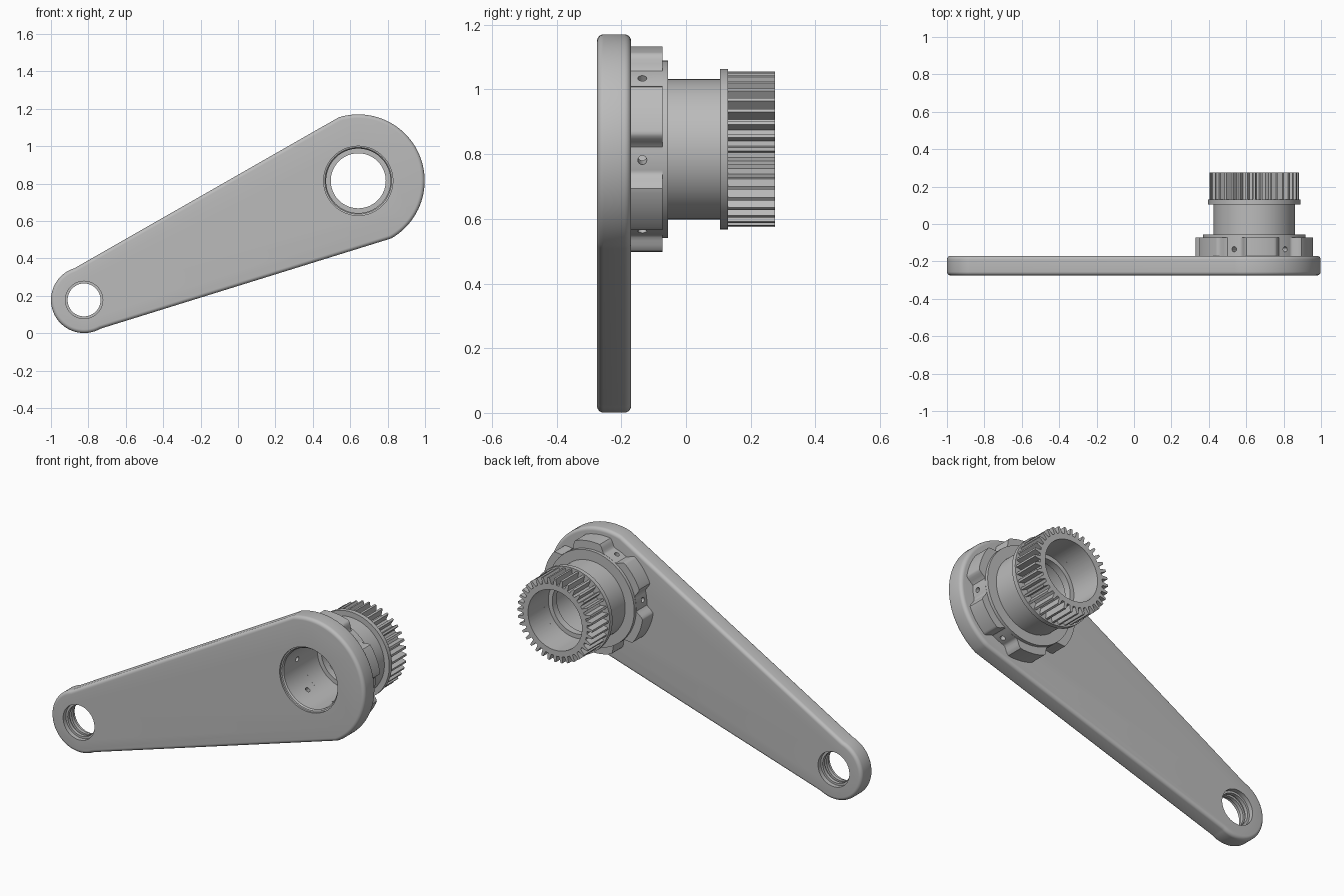
import bpy, bmesh, math

cube = bpy.data.objects.get("Cube")
if cube:
    bpy.data.objects.remove(cube, do_unlink=True)

BIG = (0.643, 0.815, 0.355)      # x, z, radius of the large end
SMALL = (-0.823, 0.178, 0.177)   # x, z, radius of the small end
BORE, LIP = 0.172, 0.147
HOLE_START = math.radians(-7)
SCOOPS = 6
TEETH = 36

steel = bpy.data.materials.new("grey_metal")
steel.use_nodes = True
GREY = (0.5, 0.5, 0.5, 1)
steel.diffuse_color = GREY
steel.node_tree.nodes["Principled BSDF"].inputs["Base Color"].default_value = GREY


def loft(name, rings, closed):
    """Skin rings of points; closed joins last ring to first, else caps the ends."""
    bm = bmesh.new()
    loops = [[bm.verts.new(p) for p in ring] for ring in rings]
    pairs = list(zip(loops, loops[1:]))
    if closed:
        pairs.append((loops[-1], loops[0]))
    else:
        bm.faces.new(loops[0])
        bm.faces.new(loops[-1])
    for a, b in pairs:
        n = len(a)
        for i in range(n):
            j = (i + 1) % n
            bm.faces.new((a[i], a[j], b[j], b[i]))
    bmesh.ops.recalc_face_normals(bm, faces=bm.faces)
    mesh = bpy.data.meshes.new(name)
    bm.to_mesh(mesh)
    bm.free()
    mesh.materials.append(steel)
    obj = bpy.data.objects.new(name, mesh)
    bpy.context.collection.objects.link(obj)
    return obj


def polar(center, r, a, y):
    return (center[0] + r * math.cos(a), y, center[1] + r * math.sin(a))


def turned(name, center, profile, closed=True, n=96):
    """Revolve (radius, y) points about an axis along y."""
    angles = [2 * math.pi * i / n for i in range(n)]
    return loft(name, [[polar(center, r, a, y) for a in angles] for r, y in profile], closed)


def shaped(name, shape, y0, y1, bore):
    """Extrude a polar outline with a round bore."""
    def ring(y, r0=None):
        return [polar(BIG, r0 or r, a, y) for a, r in shape]
    return loft(name, [ring(y0, bore), ring(y0), ring(y1), ring(y1, bore)], True)


def cut(obj, cutter):
    mod = obj.modifiers.new("cut", 'BOOLEAN')
    mod.operation = 'DIFFERENCE'
    mod.solver = 'EXACT'
    mod.object = cutter
    cutter.hide_render = True
    bpy.context.view_layer.objects.active = obj
    bpy.ops.object.modifier_apply(modifier=mod.name)
    bpy.data.objects.remove(cutter, do_unlink=True)


def smooth(obj):
    bpy.ops.object.select_all(action='DESELECT')
    obj.select_set(True)
    bpy.context.view_layer.objects.active = obj
    bpy.ops.object.shade_smooth_by_angle(angle=math.radians(28))


# Crank arm: two tangent arcs with rounded rims
dx, dz = BIG[0] - SMALL[0], BIG[1] - SMALL[1]
tilt = math.atan2(dz, dx)
spread = math.acos((BIG[2] - SMALL[2]) / math.hypot(dx, dz))


def arm_outline(inset, y, n=48):
    pts = []
    for end, a0, a1 in ((BIG, tilt - spread, tilt + spread),
                        (SMALL, tilt + spread, tilt - spread + 2 * math.pi)):
        pts += [polar(end, end[2] - inset, a0 + (a1 - a0) * i / n, y) for i in range(n + 1)]
    return pts


FRONT, BACK, ROUND = -0.275, -0.17, 0.02
rim = []
for i in range(7):
    t = math.pi / 2 * i / 6
    rim.append((ROUND * (1 - math.sin(t)), ROUND * (1 - math.cos(t))))
rings = [arm_outline(ins, FRONT + d) for ins, d in rim]
rings += [arm_outline(ins, BACK - d) for ins, d in reversed(rim)]
arm = loft("crank_arm", rings, False)

# Stepped bore at the large end
cut(arm, turned("bore_cutter", BIG, [
    (0.185, FRONT - 0.05), (0.185, FRONT + 0.01), (0.178, FRONT + 0.012),
    (BORE, FRONT + 0.02), (BORE, BACK + 0.05)], closed=False))

# Grooved bore at the small end
steps = [(0.1, 0.025), (0.088, 0.045), (0.1, 0.06), (0.088, 0.08), (0.1, 0.155)]
profile, y = [], FRONT - 0.05
for r, depth in steps:
    profile += [(r, y), (r, FRONT + depth)]
    y = FRONT + depth
cut(arm, turned("pin_cutter", SMALL, profile, closed=False, n=64))
smooth(arm)

# Scalloped hub with radial holes in the scoops
outline = []
for i in range(240):
    a = 2 * math.pi * i / 240
    pitch = 2 * math.pi / SCOOPS
    d = abs((a - HOLE_START + pitch / 2) % pitch - pitch / 2)
    t = min(max((math.degrees(d) - 8) / 8, 0), 1)
    outline.append((a, 0.275 + 0.043 * t * t * (3 - 2 * t)))
hub = shaped("scalloped_hub", outline, BACK, -0.073, BORE)
for k in range(SCOOPS):
    a = HOLE_START + k * 2 * math.pi / SCOOPS
    rings = []
    for r in (0.12, 0.34):
        ring = []
        for i in range(16):
            b = 2 * math.pi * i / 16
            x, _, z = polar(BIG, r, a, 0)
            side = 0.014 * math.cos(b)
            ring.append((x - side * math.sin(a), -0.135 + 0.014 * math.sin(b),
                         z + side * math.cos(a)))
        rings.append(ring)
    cut(hub, loft("hole_cutter", rings, False))
smooth(hub)

# Collar, barrel and flange with an inner lip
smooth(turned("barrel", BIG, [
    (BORE, -0.073), (0.274, -0.073), (0.274, -0.055), (0.217, -0.055),
    (0.217, 0.105), (0.248, 0.105), (0.248, 0.13), (BORE, 0.13),
    (BORE, 0.09), (LIP, 0.09), (LIP, 0.05), (BORE, 0.05)]))

# Toothed drive ring
teeth = []
for k in range(TEETH):
    for f, r in ((-0.3, 0.204), (-0.14, 0.24), (0.14, 0.24), (0.3, 0.204)):
        teeth.append((2 * math.pi * (k + f) / TEETH, r))
smooth(shaped("toothed_ring", teeth, 0.13, 0.275, BORE))
